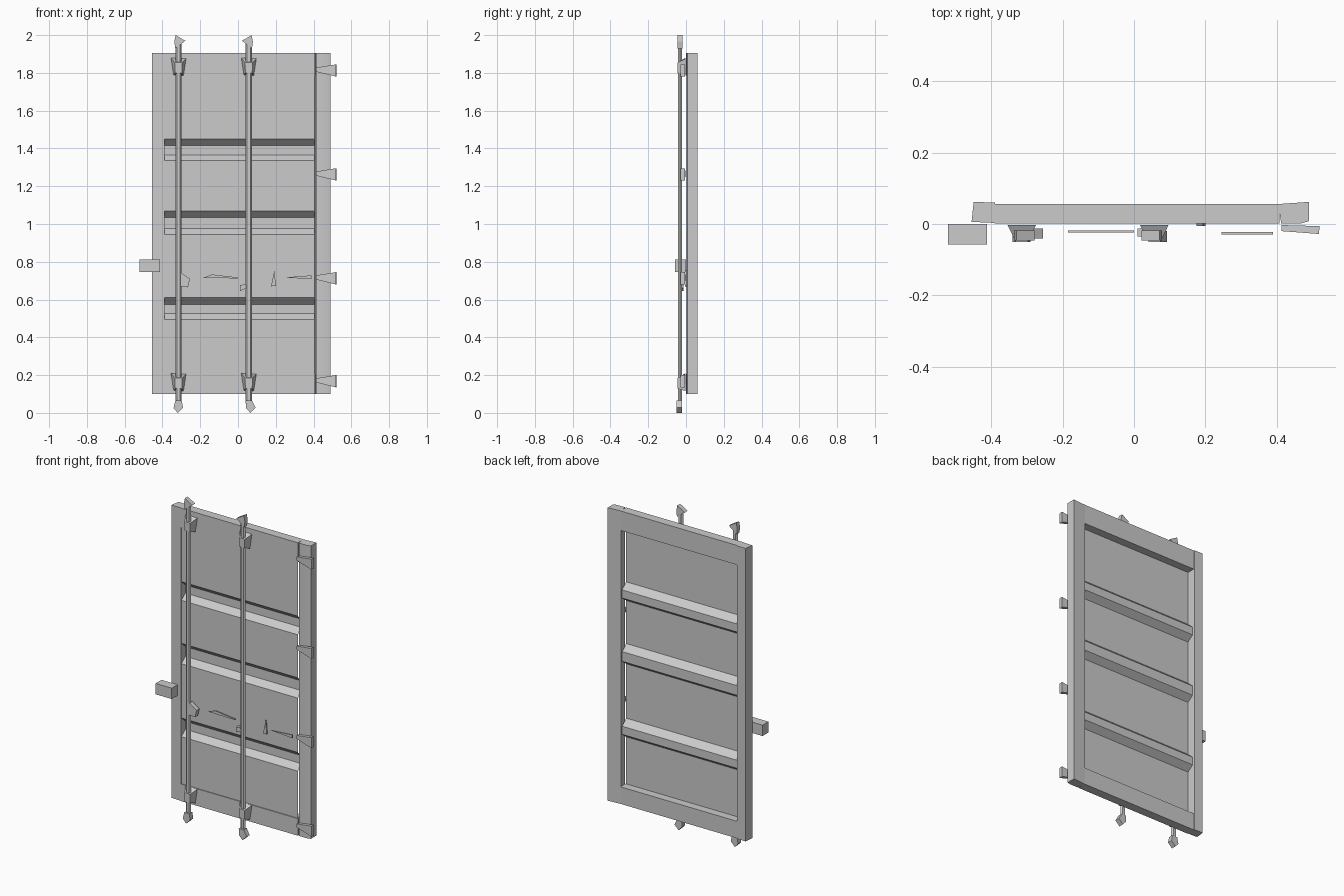
import bpy, bmesh, math

if "Cube" in bpy.data.objects:
    bpy.data.objects.remove(bpy.data.objects["Cube"])


def make(name, bm, smooth=False):
    bmesh.ops.recalc_face_normals(bm, faces=bm.faces)
    me = bpy.data.meshes.new(name)
    bm.to_mesh(me)
    bm.free()
    ob = bpy.data.objects.new(name, me)
    bpy.context.collection.objects.link(ob)
    if smooth:
        bpy.context.view_layer.objects.active = ob
        ob.select_set(True)
        bpy.ops.object.shade_smooth_by_angle(angle=math.radians(35))
        ob.select_set(False)
    return ob


def loft(name, a, b, smooth=False):
    """Solid between two matching 3D outlines."""
    bm = bmesh.new()
    va = [bm.verts.new(p) for p in a]
    vb = [bm.verts.new(p) for p in b]
    bm.faces.new(va)
    bm.faces.new(vb[::-1])
    n = len(a)
    for i in range(n):
        j = (i + 1) % n
        bm.faces.new((va[i], vb[i], vb[j], va[j]))
    return make(name, bm, smooth)


def plate(name, pts, y0, y1):
    """Front outline (x, z) pushed from y0 to y1."""
    return loft(name, [(x, y0, z) for x, z in pts], [(x, y1, z) for x, z in pts])


def box(name, x0, x1, y0, y1, z0, z1):
    return plate(name, [(x0, z0), (x1, z0), (x1, z1), (x0, z1)], y0, y1)


def post(name, outline):
    return loft(name, [(x, y, 0.10) for x, y in outline],
                [(x, y, 1.905) for x, y in outline], True)


# Door frame: two posts and two rails
post("left_post", [(-0.456, 0.006), (-0.39, 0.003), (-0.39, 0.06), (-0.45, 0.062)])
post("right_post", [(0.413, 0.002), (0.47, 0.002), (0.491, 0.008),
                    (0.491, 0.062), (0.405, 0.056)])
box("top_rail", -0.392, 0.408, 0.001, 0.056, 1.785, 1.905)
box("bottom_rail", -0.392, 0.408, 0.001, 0.056, 0.10, 0.205)

# Pressed sheet with three grooves that bulge to the back
flat, deep = 0.006, 0.045
profile = [(flat, 1.79)]
for top, bottom in ((1.45, 1.335), (1.07, 0.945), (0.61, 0.495)):
    profile += [(flat, top), (deep, top - 0.035), (deep, bottom + 0.03), (flat, bottom)]
profile.append((flat, 0.20))
bm = bmesh.new()
left = [bm.verts.new((-0.39, y, z)) for y, z in profile]
right = [bm.verts.new((0.404, y, z)) for y, z in profile]
for i in range(len(profile) - 1):
    bm.faces.new((left[i], left[i + 1], right[i + 1], right[i]))
make("corrugated_panel", bm, True)

# Locking bars with cam ends and brackets
for side, x, flip in (("left", -0.315, 1), ("right", 0.057, -1)):
    ring = [(x + 0.017 * math.cos(k * math.pi / 3), -0.031 + 0.012 * math.sin(k * math.pi / 3))
            for k in range(6)]
    loft(side + "_locking_bar", [(a, b, 0.05) for a, b in ring],
         [(a, b, 1.96) for a, b in ring], True)
    plate(side + "_top_cam", [(x - flip * 0.017, 1.93), (x + flip * 0.017, 1.955),
                              (x + flip * 0.036, 1.97), (x - flip * 0.015, 2.0),
                              (x - flip * 0.022, 1.965)], -0.046, -0.018)
    b = -0.004 if flip > 0 else 0.008
    plate(side + "_bottom_cam", [(x + b - 0.022, 0.025), (x + b, 0.0), (x + b + 0.028, 0.028),
                                 (x + 0.017, 0.065), (x - 0.017, 0.065)], -0.05, -0.02)
    for label, z, s in (("upper", 1.83, 1), ("lower", 0.16, 1)):
        # keeper: broad at the door, narrow at the bar
        loft(f"{side}_{label}_bracket",
             [(x - 0.04, -0.003, z + 0.05), (x + 0.04, -0.003, z + 0.045),
              (x + 0.026, -0.003, z - 0.045), (x - 0.026, -0.003, z - 0.04)],
             [(x - 0.02, -0.044, z + 0.025), (x + 0.02, -0.044, z + 0.025),
              (x + 0.018, -0.044, z - 0.03), (x - 0.018, -0.044, z - 0.03)])

# Four wedge hinges on the right post
for i, z in enumerate((0.165, 0.71, 1.26, 1.81)):
    loft(f"hinge_{i + 1}",
         [(0.414, -0.003, z + 0.018), (0.414, -0.003, z - 0.004), (0.414, -0.02, z - 0.004), (0.414, -0.02, z + 0.018)],
         [(0.521, -0.006, z + 0.035), (0.521, -0.006, z - 0.03), (0.519, -0.028, z - 0.03), (0.519, -0.028, z + 0.035)])

# Block on the left edge
box("side_catch", -0.522, -0.412, -0.057, 0.0, 0.745, 0.812)

# Handles and their small holders
plate("left_handle_hub", [(-0.305, 0.67), (-0.265, 0.665), (-0.255, 0.71), (-0.305, 0.745)], -0.04, -0.012)
plate("left_handle", [(-0.185, 0.715), (-0.14, 0.733), (0.0, 0.717), (0.0, 0.712)], -0.024, -0.018)
plate("right_handle_hub", [(0.01, 0.645), (0.045, 0.66), (0.04, 0.68), (0.01, 0.677)], -0.035, -0.012)
plate("right_handle", [(0.245, 0.717), (0.39, 0.708), (0.39, 0.728)], -0.03, -0.022)
plate("handle_retainer", [(0.175, 0.67), (0.2, 0.672), (0.193, 0.757)], -0.006, 0.002)
